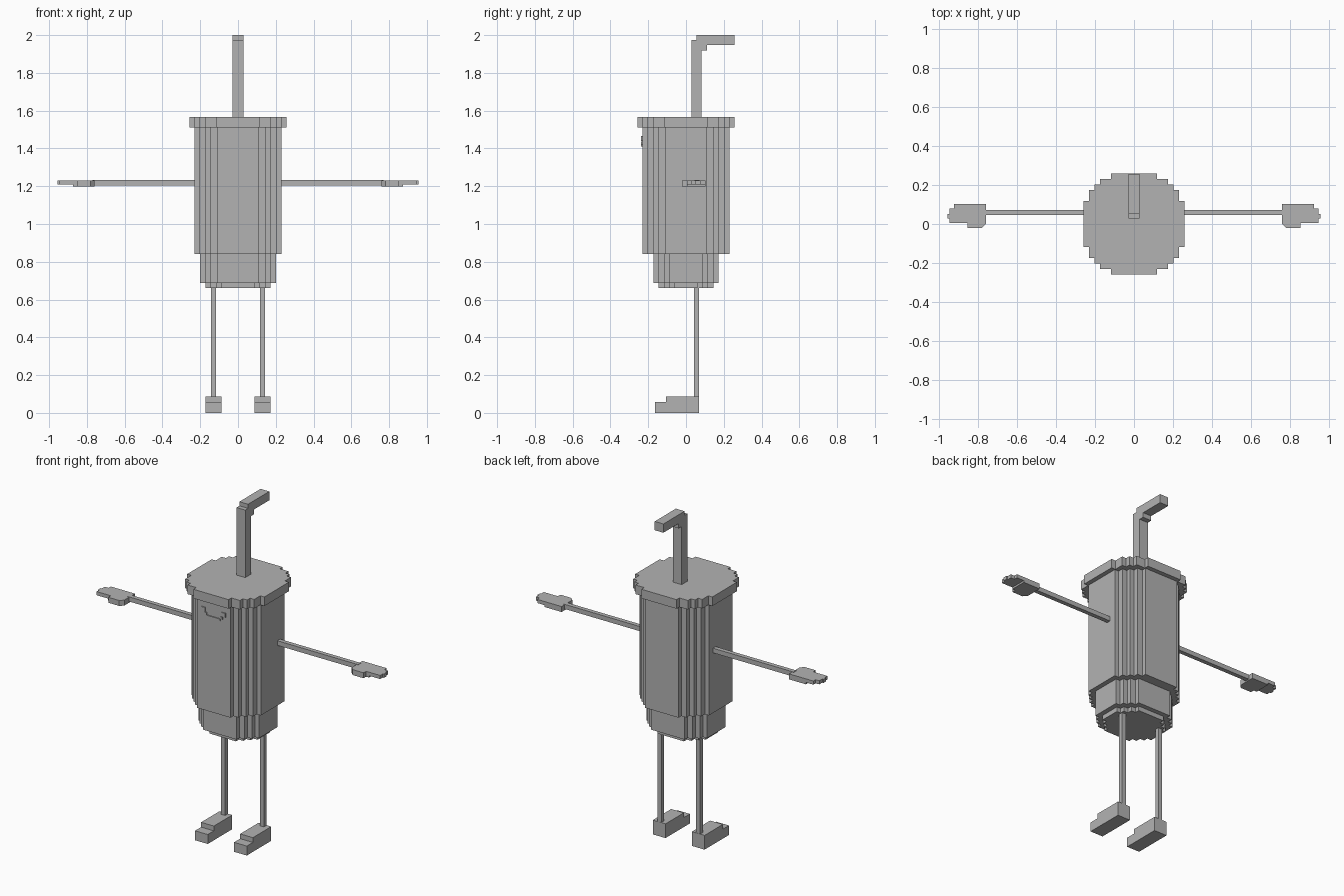
import bpy, bmesh

if "Cube" in bpy.data.objects:
    bpy.data.objects.remove(bpy.data.objects["Cube"])

grey = bpy.data.materials.new("plain_grey")
grey.diffuse_color = (0.45, 0.45, 0.45, 1)
grey.use_nodes = True
grey.node_tree.nodes["Principled BSDF"].inputs["Base Color"].default_value = grey.diffuse_color


def finish(name, bm):
    bmesh.ops.recalc_face_normals(bm, faces=bm.faces)
    mesh = bpy.data.meshes.new(name)
    bm.to_mesh(mesh)
    bm.free()
    mesh.materials.append(grey)
    obj = bpy.data.objects.new(name, mesh)
    bpy.context.collection.objects.link(obj)
    return obj


def prism(name, points, lo, hi, axis="z"):
    """Extrude a flat outline along z (points are x, y) or x (points are y, z)."""
    bm = bmesh.new()
    place = (lambda a, b, h: (a, b, h)) if axis == "z" else (lambda a, b, h: (h, a, b))
    face = bm.faces.new([bm.verts.new(place(a, b, lo)) for a, b in points])
    moved = bmesh.ops.extrude_face_region(bm, geom=[face])["geom"]
    bmesh.ops.translate(bm, vec=place(0, 0, hi - lo),
                        verts=[v for v in moved if isinstance(v, bmesh.types.BMVert)])
    return finish(name, bm)


def box(name, x0, x1, y0, y1, z0, z1):
    return prism(name, [(x0, y0), (x1, y0), (x1, y1), (x0, y1)], z0, z1)


def stepped_disc(name, xs, ys, lo, hi):
    """Round slab with stair-stepped rim; xs rise while ys fall."""
    quarter = []
    for i in range(len(xs)):
        quarter.append((xs[i], ys[i]))
        if i + 1 < len(xs):
            quarter.append((xs[i], ys[i + 1]))
    right = quarter + [(x, -y) for x, y in reversed(quarter)]
    return prism(name, right + [(-x, y) for x, y in reversed(right)], lo, hi)


# Cup: lid, main body, narrower lower sections
lid = [0.117, 0.175, 0.203, 0.231, 0.258]
body = [0.112, 0.146, 0.174, 0.204, 0.231]
stepped_disc("lid", lid, lid[::-1], 1.512, 1.567)
stepped_disc("cup_body", body, body[::-1], 0.842, 1.512)
stepped_disc("cup_lower", [0.112, 0.146, 0.174, 0.202],
             [0.173, 0.146, 0.117, 0.088], 0.688, 0.842)
stepped_disc("cup_base", [0.088, 0.117, 0.146, 0.173],
             [0.145, 0.117, 0.088, 0.06], 0.66, 0.688)

# Bent straw
prism("straw", [(0.028, 1.567), (0.083, 1.567), (0.083, 1.918), (0.112, 1.918),
                (0.112, 1.947), (0.257, 1.947), (0.257, 2.0), (0.055, 2.0),
                (0.055, 1.975), (0.028, 1.975)], -0.029, 0.029, "x")

# Face: thin plates for eyes and smile
for side, tag in ((-1, "left"), (1, "right")):
    a, b = sorted((side * 0.055, side * 0.08))
    box(tag + "_eye", a, b, -0.237, -0.23, 1.44, 1.465)
    a, b = sorted((side * 0.045, side * 0.06))
    box(tag + "_mouth_corner", a, b, -0.237, -0.23, 1.422, 1.437)
box("mouth", -0.045, 0.045, -0.237, -0.23, 1.41, 1.422)

# Limbs, one set per side
hand = [(0.76, 0.0), (0.78, -0.02), (0.853, -0.02), (0.853, 0.004), (0.947, 0.004),
        (0.947, 0.028), (0.955, 0.028), (0.955, 0.052), (0.947, 0.052),
        (0.947, 0.08), (0.922, 0.08), (0.922, 0.102), (0.76, 0.102)]
palm = [(0.76, 0.0), (0.78, -0.02), (0.853, -0.02), (0.853, 0.004),
        (0.873, 0.004), (0.873, 0.102), (0.76, 0.102)]
foot = [(-0.163, 0), (0.07, 0), (0.07, 0.086), (-0.105, 0.086),
        (-0.105, 0.057), (-0.163, 0.057)]
for side, tag in ((-1, "left"), (1, "right")):
    def span(a, b):
        return sorted((side * a, side * b))
    box(tag + "_arm", *span(0.2, 0.77), 0.046, 0.072, 1.205, 1.233)
    prism(tag + "_hand", [(side * x, y) for x, y in hand], 1.209, 1.231)
    prism(tag + "_palm", [(side * x, y) for x, y in palm], 1.198, 1.209)
    box(tag + "_leg", *span(0.116, 0.143), 0.043, 0.069, 0.086, 0.66)
    prism(tag + "_foot", foot, *span(0.088, 0.173), "x")
